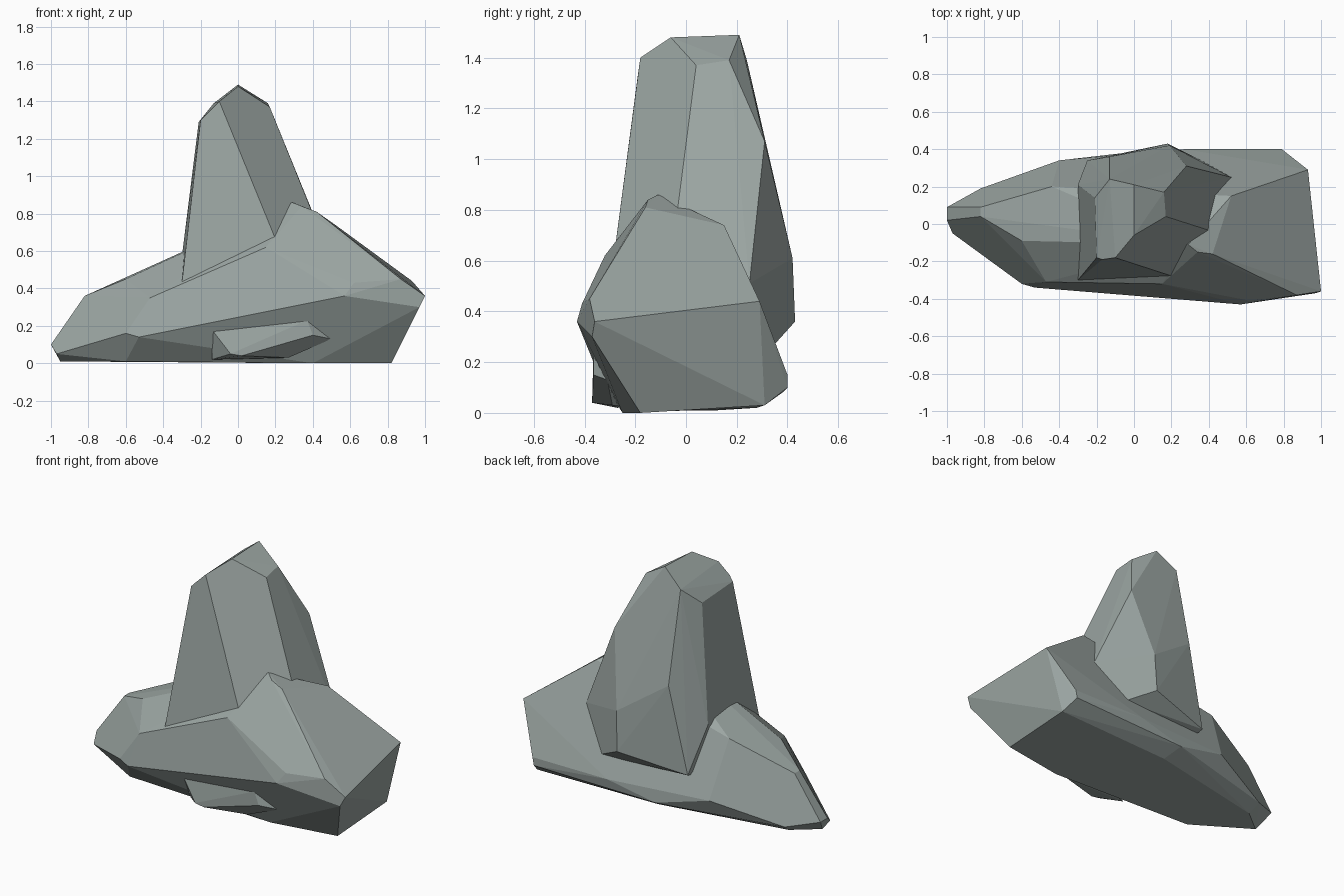
import bpy, bmesh

# One grey-green stone colour
stone = bpy.data.materials.new("grey_green_stone")
stone.diffuse_color = (0.33, 0.38, 0.365, 1)


def rock(name, points):
    """Faceted boulder: convex hull around a few corner points."""
    bm = bmesh.new()
    for p in points:
        bm.verts.new(p)
    res = bmesh.ops.convex_hull(bm, input=bm.verts[:])
    junk = set(res["geom_interior"]) | set(res["geom_unused"])
    bmesh.ops.delete(bm, geom=[g for g in junk if isinstance(g, bmesh.types.BMVert)],
                     context='VERTS')
    bmesh.ops.dissolve_limit(bm, angle_limit=0.06, verts=bm.verts[:], edges=bm.edges[:])
    bmesh.ops.recalc_face_normals(bm, faces=bm.faces[:])
    me = bpy.data.meshes.new(name)
    bm.to_mesh(me)
    bm.free()
    me.materials.append(stone)
    ob = bpy.data.objects.new(name, me)
    bpy.context.collection.objects.link(ob)


# Wide lying boulder
rock("base_rock", [
    # left tip
    (-1, .09, .10), (-1, .02, .10), (-.97, -.05, .05), (-.95, 0, .01), (-.82, .19, .06),
    # upper ridge
    (-.82, .04, .36), (-.82, .09, .36), (-.6, -.09, .45), (-.44, .20, .52), (-.3, -.09, .59),
    (.29, -.11, .86), (.34, -.15, .84), (.42, -.16, .81), (.52, .15, .74),
    # front
    (-.6, -.32, .16), (-.53, -.34, .14), (-.47, -.31, .35), (.15, -.32, .62),
    (.57, -.43, .36), (.62, -.41, .43), (.87, -.38, .45),
    # right end
    (1, -.36, .36), (.97, -.37, .30), (.93, .29, .44), (.82, -.18, 0), (.79, .40, .15),
    # back and underside
    (.78, .40, .10), (.82, .31, .03), (.27, .40, .15), (-.05, .38, .08), (-.4, .34, .17),
    (-.6, -.22, .01), (.4, -.25, 0), (-.8, .12, .01), (0, .28, .02)])

# Tall upright spire
rock("spire_rock", [
    # tip
    (0, .21, 1.49), (0, -.06, 1.48), (-.10, -.18, 1.40), (-.17, -.19, 1.33), (-.2, -.18, 1.30),
    (.17, .04, 1.37), (.16, .17, 1.39), (-.13, .24, 1.39), (-.21, .14, 1.29),
    # back and right shoulders
    (.28, .31, 1.07), (.52, .25, .51), (-.13, .36, .83), (.19, .42, .61), (.18, .43, .36),
    (.36, .34, .26), (-.25, .34, .29), (-.3, .21, .57), (.42, -.04, .75),
    # foot
    (-.30, -.30, .43), (.30, -.31, .42), (-.2, .1, .2), (.2, .1, .2)])

# Small stone tucked under the front
rock("small_rock", [
    (-.14, -.345, .18), (-.14, -.27, .02), (.37, -.365, .23), (.40, -.365, .15),
    (.50, -.31, .13), (.27, -.29, .03), (.02, -.37, .04), (-.04, -.37, .05),
    (.3, -.2, .2), (0, -.2, .15), (.1, -.2, .03)])
